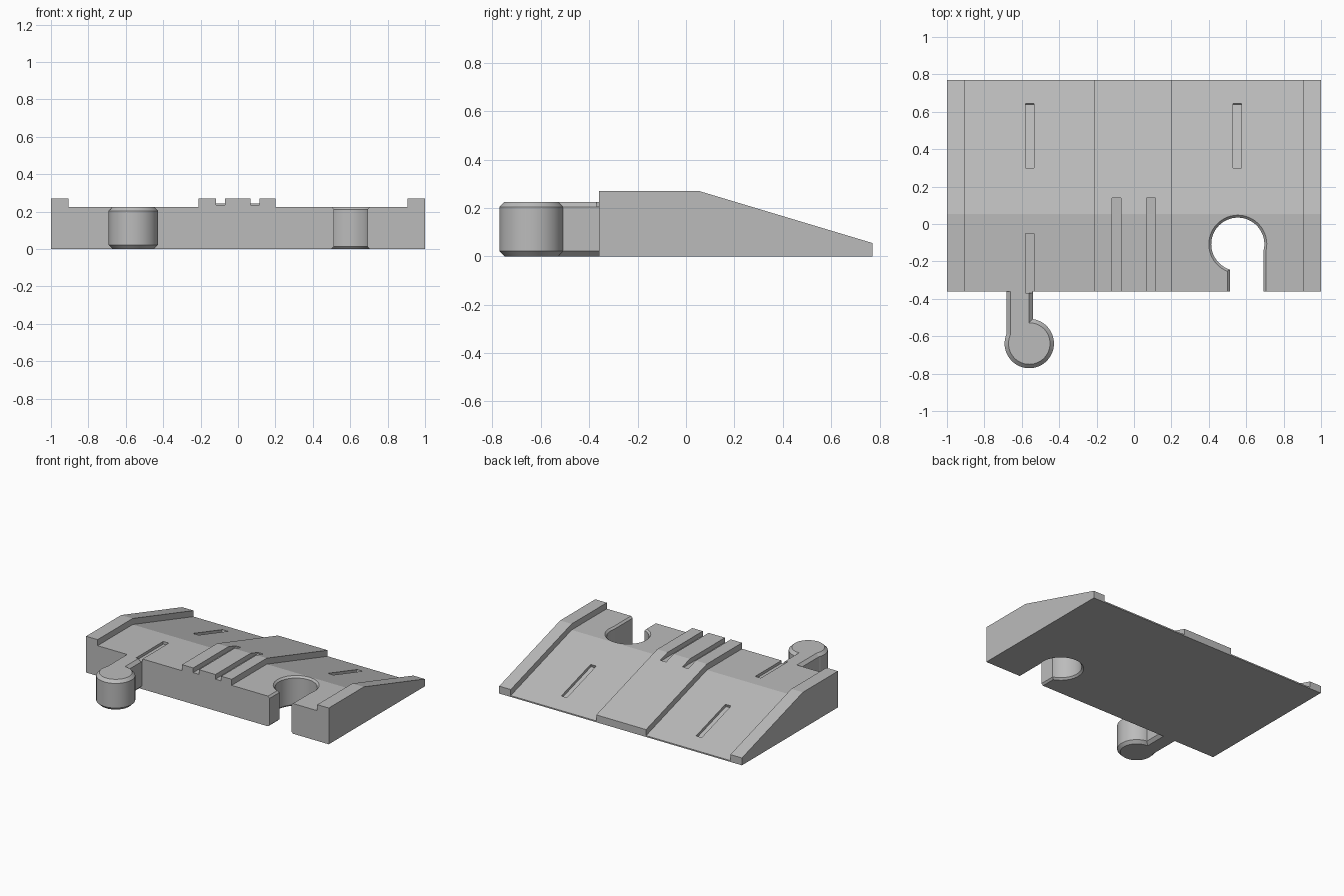
import bpy, bmesh, math

if "Cube" in bpy.data.objects:
    bpy.data.objects.remove(bpy.data.objects["Cube"], do_unlink=True)

FRONT, BACK, CREST = -0.36, 0.77, 0.053
TOP, LANE, SLOPE = 0.27, 0.225, 0.3

grey = bpy.data.materials.new("plain_grey")
grey.use_nodes = True
grey.diffuse_color = (0.5, 0.5, 0.5, 1)
grey.node_tree.nodes["Principled BSDF"].inputs["Base Color"].default_value = (0.5, 0.5, 0.5, 1)


def loft(name, loops):
    """Closed solid through matching loops of points."""
    bm = bmesh.new()
    rings = [[bm.verts.new(p) for p in loop] for loop in loops]
    for a, b in zip(rings, rings[1:]):
        for i in range(len(a)):
            j = (i + 1) % len(a)
            bm.faces.new((a[i], a[j], b[j], b[i]))
    bm.faces.new(rings[0])
    bm.faces.new(rings[-1])
    bmesh.ops.recalc_face_normals(bm, faces=bm.faces)
    mesh = bpy.data.meshes.new(name)
    bm.to_mesh(mesh)
    bm.free()
    mesh.materials.append(grey)
    ob = bpy.data.objects.new(name, mesh)
    bpy.context.collection.objects.link(ob)
    return ob


def prism(name, x0, x1, profile):
    """Side profile (y, z) stretched from x0 to x1."""
    return loft(name, [[(x, y, z) for y, z in profile] for x in (x0, x1)])


def keyhole(name, cx, cy, r, x0, x1, y_end, levels):
    """Round head with a straight neck; levels are (z, inset)."""
    side = 1 if y_end > cy else -1
    loops = []
    for z, inset in levels:
        rad, left, right = r - inset, x0 + inset, x1 - inset
        a0 = math.acos((right - cx) / rad)
        a1 = math.acos((left - cx) / rad) - math.tau
        steps = 48
        pts = [(left, y_end, z), (right, y_end, z)]
        for i in range(steps + 1):
            a = a0 + (a1 - a0) * i / steps
            pts.append((cx + rad * math.cos(a), cy + side * rad * math.sin(a), z))
        loops.append(pts)
    return loft(name, loops)


def combine(target, tool, operation):
    mod = target.modifiers.new(operation.title(), "BOOLEAN")
    mod.operation, mod.solver, mod.object = operation, "EXACT", tool
    bpy.context.view_layer.objects.active = target
    bpy.ops.object.modifier_apply(modifier=mod.name)
    bpy.data.objects.remove(tool, do_unlink=True)


# Wedge body, full height of the rails
ramp = prism("ramp_body", -1, 1, [
    (FRONT, 0), (BACK, 0), (BACK, TOP - SLOPE * (BACK - CREST)),
    (CREST, TOP), (FRONT, TOP)])

# Two sunken lanes between the rails and the centre block
for x0, x1 in ((-0.905, -0.21), (0.2, 0.905)):
    lane = prism("lane_cutter", x0, x1, [
        (FRONT - 0.1, LANE), (CREST, LANE),
        (BACK + 0.02, LANE - SLOPE * (BACK + 0.02 - CREST)),
        (BACK + 0.02, 0.4), (FRONT - 0.1, 0.4)])
    combine(ramp, lane, "DIFFERENCE")

# Connector peg with chamfered edges
c = 0.021
peg = keyhole("connector_peg", -0.56, -0.639, 0.132, -0.682, -0.541, FRONT + 0.03,
              [(0, c), (c, 0), (LANE - c, 0), (LANE, c)])
combine(ramp, peg, "UNION")

# Matching socket, wider at its top and bottom rims
c = 0.013
socket = keyhole("socket_cutter", 0.555, -0.108, 0.155, 0.5, 0.705, FRONT - 0.1,
                 [(-c, -c), (c, c), (LANE - c, c), (LANE + c, -c)])
combine(ramp, socket, "DIFFERENCE")

# Grooves in the centre block
for x in (-0.093, 0.09):
    groove = prism("groove_cutter", x - 0.024, x + 0.024, [
        (FRONT - 0.1, 0.235), (0.14, 0.235), (0.14, 0.4), (FRONT - 0.1, 0.4)])
    combine(ramp, groove, "DIFFERENCE")


# Shallow slots, square to the surface they cut
def slot(x, y0, y1, slope):
    tilt = math.atan(slope)
    depth = 0.02
    ends = []
    for y, order in ((y0, (-1, 1)), (y1, (1, -1))):
        z = LANE - slope * (y - CREST)
        ends += [(y + k * depth * math.sin(tilt), z + k * depth * math.cos(tilt))
                 for k in order]
    combine(ramp, prism("slot_cutter", x - 0.023, x + 0.023, ends), "DIFFERENCE")


slot(-0.558, 0.3, 0.645, SLOPE)
slot(0.553, 0.3, 0.645, SLOPE)
slot(-0.558, -0.37, -0.05, 0)

# Smooth round walls, crisp edges
bpy.ops.object.select_all(action="DESELECT")
ramp.select_set(True)
bpy.context.view_layer.objects.active = ramp
bpy.ops.object.shade_smooth_by_angle(angle=math.radians(12))
